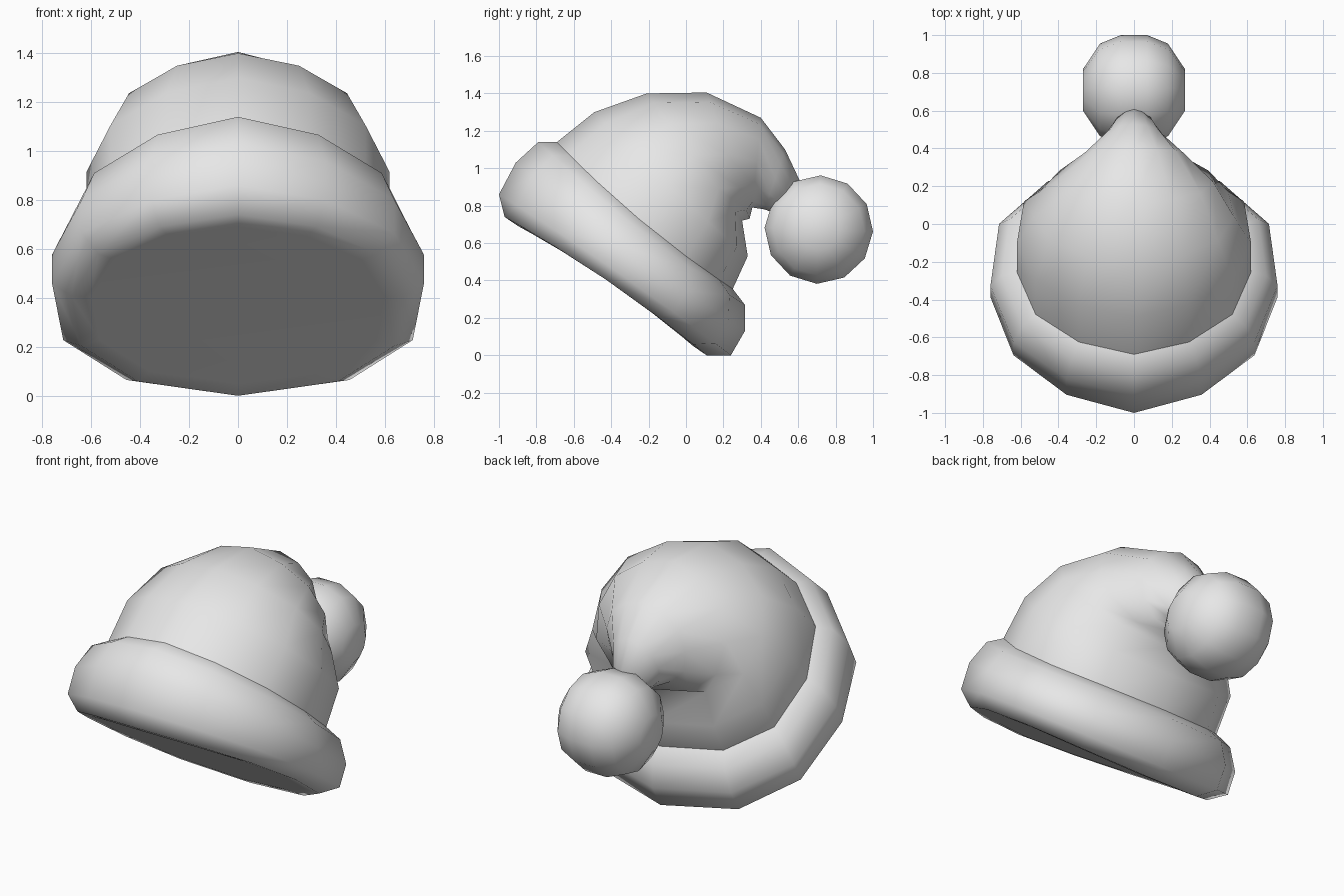
import bpy, bmesh, math

if "Cube" in bpy.data.objects:
    bpy.data.objects.remove(bpy.data.objects["Cube"])

felt = bpy.data.materials.new("light_grey")
felt.diffuse_color = (0.8, 0.8, 0.8, 1)
felt.use_nodes = True
felt.node_tree.nodes["Principled BSDF"].inputs["Base Color"].default_value = felt.diffuse_color

# Half outline of a 12-sided ring: (sideways, front-to-back) from front to back
HALF = [(0, -1), (.47, -.85), (.84, -.52), (1, -.03), (.94, .5), (.6, .86), (0, 1)]
OUTLINE = HALF + [(-x, f) for x, f in reversed(HALF[1:-1])]


def tilted_ring(front, back, width, bow=0):
    """Ring spanning a front and a back (y, z) point; bow lifts its sides."""
    pts = []
    for x, f in OUTLINE:
        t = (f + 1) / 2
        lift = bow * (1 - f * f)
        pts.append((x * width,
                    front[0] + (back[0] - front[0]) * t + .55 * lift,
                    front[1] + (back[1] - front[1]) * t + .83 * lift))
    return pts


def loft(name, rings, cap_start=False, cap_end=False):
    """Skin consecutive rings into a smooth shaded object, capped with strips."""
    bm = bmesh.new()
    loops = [[bm.verts.new(p) for p in ring] for ring in rings]
    n = len(loops[0])
    for a, b in zip(loops, loops[1:]):
        for i in range(n):
            j = (i + 1) % n
            bm.faces.new((a[i], a[j], b[j], b[i]))
    for use, ring in ((cap_start, loops[0]), (cap_end, loops[-1])):
        if use:
            bm.faces.new((ring[0], ring[1], ring[-1]))
            for i in range(1, n // 2 - 1):
                bm.faces.new((ring[i], ring[i + 1], ring[n - i - 1], ring[n - i]))
            bm.faces.new((ring[n // 2 - 1], ring[n // 2], ring[n // 2 + 1]))
    bmesh.ops.recalc_face_normals(bm, faces=bm.faces)
    for face in bm.faces:
        face.smooth = True
    mesh = bpy.data.meshes.new(name)
    bm.to_mesh(mesh)
    bm.free()
    mesh.materials.append(felt)
    obj = bpy.data.objects.new(name, mesh)
    bpy.context.collection.objects.link(obj)
    return obj


# Ring where the brim meets the cloth
SEAM = ((-.69, 1.14), (.25, .355), .62, -.035)

# Thick rolled brim, closed underneath
brim = [((-.90, .692), (.04, .048), .60, .03),
        ((-.97, .74), (.11, 0), .68, .03),
        ((-1.0, .86), (.24, 0), .76, .02),
        ((-.91, 1.03), (.315, .13), .76, -.02),
        ((-.79, 1.14), (.315, .27), .70, -.035),
        SEAM]
loft("brim", [tilted_ring(*r) for r in brim], cap_start=True)

# Cloth cone that bends over backwards to the tip
cone = [SEAM,
        ((-.49, 1.30), (.33, .53), .62, -.015),
        ((-.21, 1.40), (.30, .72), .53),
        ((.11, 1.405), (.34, .73), .42),
        ((.40, 1.27), (.355, .79), .26),
        ((.53, 1.10), (.42, .78), .15),
        ((.61, .93), (.50, .75), .09)]
loft("bent_cone", [tilted_ring(*r) for r in cone], cap_end=True)

# Pompom: 12-sided ball turned around the sideways axis
half_profile = [(.27, .11), (.18, .245), (.07, .29)]
profile = [(-x, r) for x, r in half_profile] + half_profile[::-1]
angles = [math.radians(30 * k - 2) for k in range(12)]
loft("pompom",
     [[(x, .71 + r * math.cos(a), .672 + r * math.sin(a)) for a in angles]
      for x, r in profile], cap_start=True, cap_end=True)
